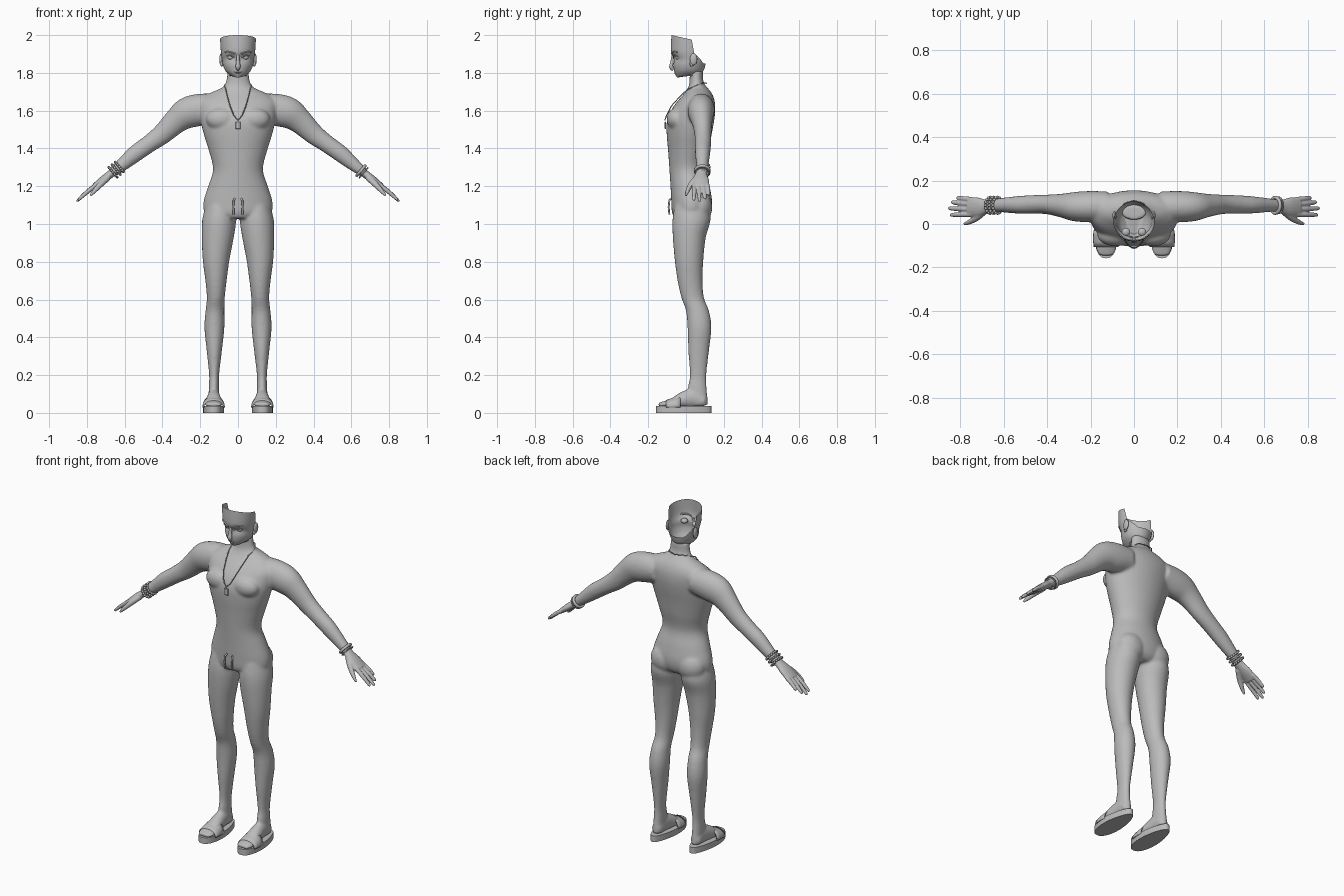
import bpy, bmesh, math
from mathutils import Vector, Matrix

if "Cube" in bpy.data.objects:
    bpy.data.objects.remove(bpy.data.objects["Cube"])

grey = bpy.data.materials.new("plain_grey")
grey.diffuse_color = (0.5, 0.5, 0.5, 1)
grey.use_nodes = True
grey.node_tree.nodes["Principled BSDF"].inputs["Base Color"].default_value = grey.diffuse_color


def finish(name, bm, angle=50):
    bmesh.ops.recalc_face_normals(bm, faces=bm.faces)
    me = bpy.data.meshes.new(name)
    bm.to_mesh(me)
    bm.free()
    ob = bpy.data.objects.new(name, me)
    bpy.context.collection.objects.link(ob)
    me.materials.append(grey)
    bpy.ops.object.select_all(action='DESELECT')
    ob.select_set(True)
    bpy.context.view_layer.objects.active = ob
    bpy.ops.object.shade_smooth_by_angle(angle=math.radians(angle))
    return ob


def smooth_rows(rows, steps=4):
    """Catmull-Rom interpolation through rows of numbers."""
    out = []
    for i in range(len(rows) - 1):
        a, b, c, d = (rows[max(i - 1, 0)], rows[i], rows[i + 1],
                      rows[min(i + 2, len(rows) - 1)])
        for s in range(steps):
            t = s / steps
            out.append([0.5 * (2 * q + (r - p) * t + (2 * p - 5 * q + 4 * r - w) * t * t
                        + (3 * q - p - 3 * r + w) * t ** 3) for p, q, r, w in zip(a, b, c, d)])
    return out + [list(rows[-1])]


def loft(bm, rings, n=24):
    """Rings are (centre, half axis u, half axis v)."""
    loops = []
    for c, u, v in rings:
        loops.append([bm.verts.new(c + u * math.cos(k * math.tau / n) + v * math.sin(k * math.tau / n))
                      for k in range(n)])
    for a, b in zip(loops, loops[1:]):
        for k in range(n):
            bm.faces.new((a[k], a[(k + 1) % n], b[(k + 1) % n], b[k]))
    bm.faces.new(loops[0][::-1])
    bm.faces.new(loops[-1])


def limb(bm, rows, side=1, n=16, steps=4):
    """Rows are (x, y, z, half depth, half thickness) along a limb."""
    rows = smooth_rows(rows, steps)
    pts = [Vector((r[0] * side, r[1], r[2])) for r in rows]
    rings = []
    for i, r in enumerate(rows):
        d = (pts[min(i + 1, len(pts) - 1)] - pts[max(i - 1, 0)]).normalized()
        across = Vector((0, 1, 0)) if abs(d.y) < 0.8 else Vector((1, 0, 0))
        u = (across - d * across.dot(d)).normalized()
        rings.append((pts[i], u * r[3], d.cross(u) * r[4]))
    loft(bm, rings, n)


def ball(bm, c, r, seg=20):
    bmesh.ops.create_uvsphere(bm, u_segments=seg, v_segments=seg // 2, radius=1,
                              matrix=Matrix.Translation(c) @ Matrix.Diagonal((*r, 1)))


def cord(name, lines, radius, cyclic=False):
    cu = bpy.data.curves.new(name, 'CURVE')
    cu.dimensions = '3D'
    cu.bevel_depth, cu.bevel_resolution, cu.use_fill_caps = radius, 2, True
    for pts in lines:
        sp = cu.splines.new('POLY')
        sp.points.add(len(pts) - 1)
        for p, q in zip(sp.points, pts):
            p.co = (*q, 1)
        sp.use_cyclic_u, sp.use_smooth = cyclic, True
    cu.materials.append(grey)
    bpy.context.collection.objects.link(bpy.data.objects.new(name, cu))


def blend(ob, voxel, passes):
    m = ob.modifiers.new("blend", 'REMESH')
    m.mode, m.voxel_size, m.use_smooth_shade = 'VOXEL', voxel, True
    s = ob.modifiers.new("soften", 'SMOOTH')
    s.factor, s.iterations = 0.5, passes


# Body: torso (z, half width, front y, back y), arms, legs and feet merged
TORSO = [(1.03, .11, -.06, .1), (1.06, .175, -.074, .128), (1.12, .182, -.078, .138),
         (1.2, .158, -.082, .125), (1.29, .132, -.088, .105), (1.39, .155, -.095, .122),
         (1.47, .18, -.102, .135), (1.54, .197, -.102, .148), (1.6, .205, -.08, .155),
         (1.65, .205, -.045, .152), (1.69, .155, -.01, .138), (1.72, .088, .01, .115),
         (1.75, .064, .018, .093), (1.81, .056, .02, .09)]
ARM = [(.12, .08, 1.615, .07, .075), (.2, .08, 1.605, .072, .085), (.27, .08, 1.587, .068, .083),
       (.33, .085, 1.543, .055, .067), (.4, .09, 1.477, .045, .055), (.47, .09, 1.425, .043, .047),
       (.54, .088, 1.375, .04, .045), (.6, .087, 1.325, .034, .037), (.67, .085, 1.268, .027, .025)]
LEG = [(1.1, .02, .17, -.06, .12), (1.02, .01, .19, -.072, .13), (.93, .022, .192, -.07, .105),
       (.81, .045, .187, -.06, .092), (.7, .06, .173, -.045, .088), (.61, .07, .165, -.025, .095),
       (.54, .072, .172, 0, .122), (.45, .072, .178, .008, .135), (.33, .085, .166, .012, .122),
       (.2, .1, .153, .02, .108), (.13, .1, .155, .01, .11), (.04, .098, .157, .02, .118)]
FOOT = [(.128, .1, .06, .03, .028), (.128, .04, .078, .033, .05), (.128, -.02, .068, .04, .042),
        (.128, -.07, .053, .046, .025), (.128, -.12, .045, .046, .016), (.128, -.146, .043, .034, .01)]
X, Y, Z = Vector((1, 0, 0)), Vector((0, 1, 0)), Vector((0, 0, 1))
bm = bmesh.new()
loft(bm, [(Vector((0, (f + b) / 2, z)), X * w, Y * (b - f) / 2)
          for z, w, f, b in smooth_rows(TORSO)], 40)
for s in (-1, 1):
    limb(bm, ARM, s, 24)
    loft(bm, [(Vector((s * (i + o) / 2, (f + b) / 2, z)), X * (o - i) / 2, Y * (b - f) / 2)
              for z, i, o, f, b in smooth_rows(LEG)])
    limb(bm, FOOT, s)
    ball(bm, (s * .085, -.05, 1.555), (.085, .053, .06))     # chest
    ball(bm, (s * .085, .07, 1.09), (.088, .07, .085))       # seat
blend(finish("body", bm), .0075, 8)

# Hands: palm, four fingers and a thumb
bm = bmesh.new()
for s in (-1, 1):
    limb(bm, [(.645, .085, 1.288, .026, .024), (.68, .08, 1.26, .032, .021),
              (.72, .078, 1.23, .045, .02), (.762, .078, 1.197, .044, .015)], s)
    for y0, y1, ex, ez in ((.113, .12, .815, 1.155), (.09, .1, .84, 1.135),
                           (.067, .072, .852, 1.122), (.044, .042, .845, 1.128)):
        limb(bm, [(.745, y0, 1.21, .012, .012), ((.75 + ex) / 2, (y0 + y1) / 2, (1.212 + ez) / 2, .0115, .0115),
                  (ex - .004, y1, ez + .003, .009, .008), (ex, y1, ez, .004, .004)], s, 10)
    limb(bm, [(.69, .06, 1.245, .018, .018), (.725, .028, 1.212, .015, .016),
              (.76, .008, 1.175, .011, .012), (.782, 0, 1.15, .006, .006)], s, 10)
blend(finish("hands", bm), .004, 3)

# Head: hollow shell, open at the crown (z, half width, front y, back y)
HEAD = smooth_rows([(1.775, .022, -.046, .03), (1.79, .045, -.056, .075), (1.81, .066, -.062, .092),
                    (1.84, .079, -.066, .102), (1.87, .084, -.064, .108), (1.9, .089, -.076, .11),
                    (1.93, .092, -.08, .108), (2.0, .096, -.077, .1)], 8)


def head_point(a, z):
    i = next((i for i in range(len(HEAD) - 1) if HEAD[i + 1][0] >= z), len(HEAD) - 2)
    p, q = HEAD[i], HEAD[i + 1]
    t = (z - p[0]) / (q[0] - p[0])
    w, f, b = (p[k] + (q[k] - p[k]) * t for k in (1, 2, 3))
    return Vector((w * math.sin(a), (f + b) / 2 - (b - f) / 2 * math.cos(a), z))


def rim(a):
    c = -math.cos(a)
    return 1.98 - .02 * c if c < .25 else 1.91 - .06 * min(1, (c - .25) / .6)


N, ROWS = 64, 26
bm = bmesh.new()
grid = [[bm.verts.new((.05 * math.sin(k * math.tau / N), .055 - .035 * math.cos(k * math.tau / N), 1.785))
         for k in range(N)]]
for r in range(ROWS + 1):
    row = []
    for k in range(N):
        a = k * math.tau / N
        base = 1.775 + .012 * (1 - math.cos(a))
        p = head_point(a, base + (rim(a) - base) * r / ROWS)
        # sunken eye sockets
        dip = math.exp(-((abs(p.x) - .038) / .022) ** 2 - ((p.z - 1.882) / .013) ** 2)
        p.y += .01 * dip if p.y < 0 else 0
        row.append(bm.verts.new(p))
    grid.append(row)
for a, b in zip(grid, grid[1:]):
    for k in range(N):
        bm.faces.new((a[k], a[(k + 1) % N], b[(k + 1) % N], b[k]))
finish("head_shell", bm)

# Nose, ears and eyeballs
bm = bmesh.new()
limb(bm, [(0, -.07, 1.895, .006, .008), (0, -.074, 1.86, .008, .01),
          (0, -.078, 1.832, .011, .013), (0, -.066, 1.818, .011, .006)], 1, 12)
finish("nose", bm)
bm = bmesh.new()
for s in (-1, 1):
    ball(bm, (s * .09, .04, 1.872), (.009, .02, .032), 16)
    ball(bm, (s * .086, .03, 1.848), (.008, .011, .015), 12)
finish("ears", bm)
bm = bmesh.new()
for s in (-1, 1):
    ball(bm, (s * .037, -.037, 1.882), (.02, .019, .014), 16)
finish("eyes", bm)


# Raised brows, lids and lips following the face
def face_line(x0, x1, z0, zm, z1):
    out = []
    for i in range(9):
        t = i / 8
        z = z0 * (1 - t) ** 2 + 2 * zm * t * (1 - t) + z1 * t * t
        w = head_point(math.pi / 2, z).x
        out.append(head_point(math.asin((x0 + (x1 - x0) * t) / w), z))
    return out


cord("brows", [face_line(s * .014, s * .068, 1.9, 1.915, 1.91) for s in (-1, 1)], .004)
cord("eyelids", [face_line(s * .018, s * .06, 1.88, 1.9, 1.888) for s in (-1, 1)], .0025)
cord("lips", [face_line(-.02, .02, 1.805, 1.807, 1.805),
              face_line(-.012, .012, 1.799, 1.796, 1.799)], .0028)

# Necklace with a flat tag
chain = [(0, .108, 1.745), (.045, .095, 1.748), (.072, .055, 1.735), (.064, .005, 1.71),
         (.055, -.035, 1.672), (.042, -.077, 1.625), (.022, -.103, 1.575), (0, -.112, 1.55)]
cord("necklace", [[(s * x, y, z) for x, y, z in chain] for s in (-1, 1)], .0028)
bm = bmesh.new()
bmesh.ops.create_cube(bm, size=1, matrix=Matrix.Translation((0, -.109, 1.522))
                      @ Matrix.Diagonal((.026, .008, .04, 1)))
bmesh.ops.bevel(bm, geom=bm.edges[:], offset=.003, segments=1, affect='EDGES')
finish("tag", bm, 30)

# Waist drawstrings
cord("drawstrings", [[(s * .015, -.08, 1.135), (s * .024, -.088, 1.125), (s * .025, -.092, 1.09),
                      (s * .024, -.088, 1.05)] for s in (-1, 1)], .005)

# Bracelets: beads on one wrist, bands on the other
AXIS = Vector((.76, 0, -.65)).normalized()


def wrist_ring(s, along, r, n):
    d = Vector((AXIS.x * s, 0, AXIS.z))
    c = Vector((s * .645, .086, 1.288)) + d * along
    v = d.cross(Y)
    return [c + (Y * math.cos(k * math.tau / n) * (r + .003) + v * math.sin(k * math.tau / n) * r)
            for k in range(n)]


bm = bmesh.new()
for along in (-.022, 0, .022):
    for p in wrist_ring(-1, along, .034, 16):
        ball(bm, p, (.0075, .0075, .0075), 8)
finish("bead_bracelets", bm)
cord("wide_bracelet", [wrist_ring(1, .008, .033, 24)], .0085, True)
cord("thin_bracelet", [wrist_ring(1, .026, .034, 24)], .004, True)

# Sandals: shaped sole and a strap over the forefoot
bm = bmesh.new()
for s in (-1, 1):
    outline = []
    for k in range(40):
        a = k * math.tau / 40
        y = -.012 - .146 * math.cos(a)
        w = .051 + .01 * math.cos(a) - .004 * math.cos(2 * a)
        outline.append((s * .129 + w * math.copysign(abs(math.sin(a)) ** .75, math.sin(a)), y))
    low, high = [[bm.verts.new((x, y, z)) for x, y in outline] for z in (0, .036)]
    bm.faces.new(low)
    bm.faces.new(high)
    for k in range(40):
        j = (k + 1) % 40
        bm.faces.new((low[k], low[j], high[j], high[k]))
finish("sandal_soles", bm, 40)
bm = bmesh.new()
for s in (-1, 1):
    rows = []
    for y, h, w in ((-.105, .036, .053), (-.08, .045, .056), (-.055, .053, .056), (-.03, .062, .054)):
        rows.append([bm.verts.new((s * .129 - w * math.cos(math.pi * k / 16), y,
                                   .028 + h * math.sin(math.pi * k / 16) ** .8)) for k in range(17)])
    for a, b in zip(rows, rows[1:]):
        for k in range(16):
            bm.faces.new((a[k], a[k + 1], b[k + 1], b[k]))
strap = finish("sandal_straps", bm, 40)
m = strap.modifiers.new("thickness", 'SOLIDIFY')
m.thickness, m.offset = .007, 0
